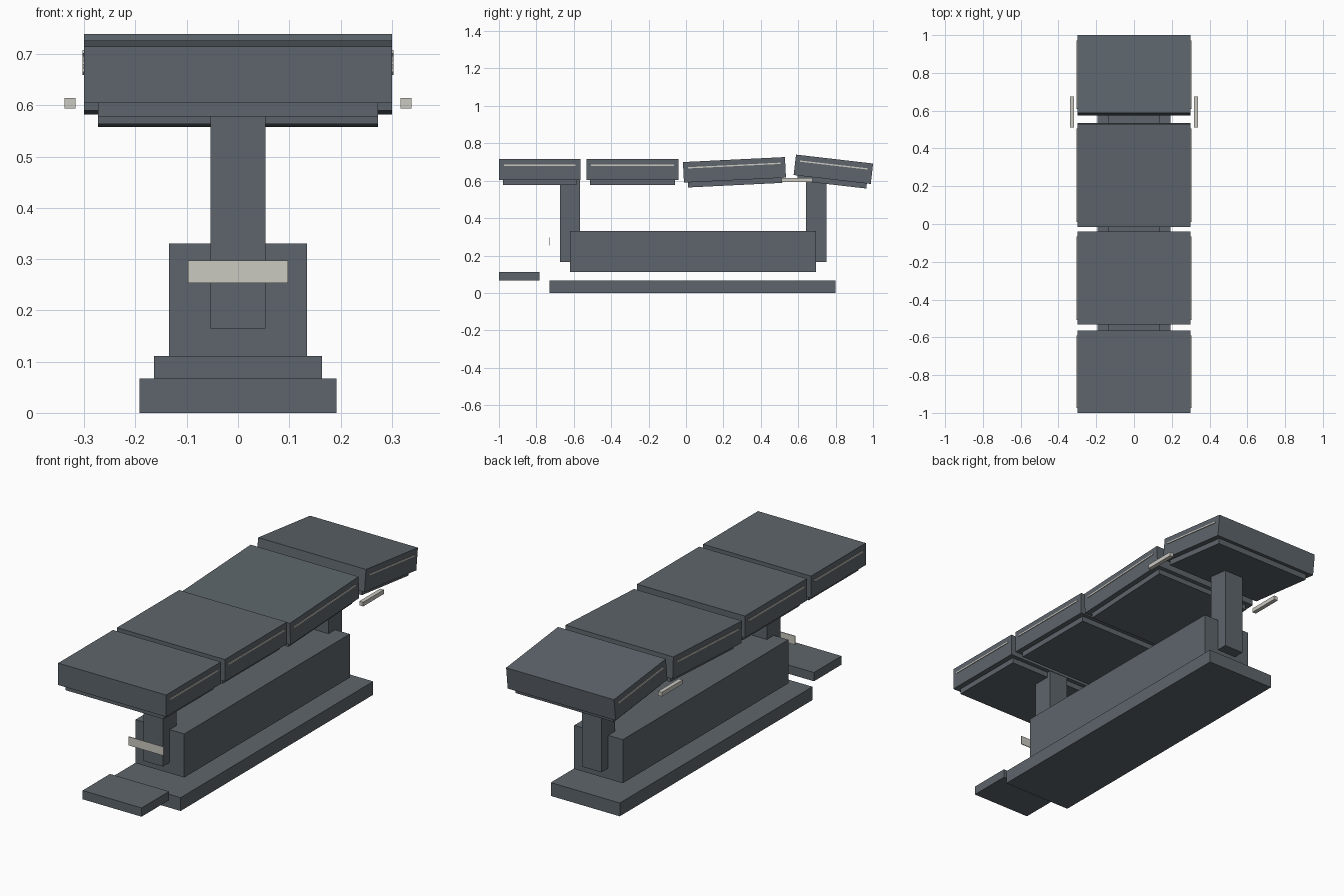
import bpy
import math
from mathutils import Matrix, Vector

default = bpy.data.objects.get("Cube")
if default:
    bpy.data.objects.remove(default, do_unlink=True)


def material(name, color):
    mat = bpy.data.materials.new(name)
    mat.use_nodes = True
    mat.diffuse_color = (*color, 1)
    mat.node_tree.nodes["Principled BSDF"].inputs["Base Color"].default_value = (*color, 1)
    return mat


SLATE = material("slate grey", (0.11, 0.13, 0.147))
PALE = material("pale metal", (0.59, 0.58, 0.53))


def box(name, center, size, mat, frame=Matrix()):
    """Add a box placed inside a local frame."""
    bpy.ops.mesh.primitive_cube_add(size=1)
    obj = bpy.context.object
    obj.name = name
    obj.data.transform(Matrix.Diagonal((*size, 1)))
    obj.matrix_world = frame @ Matrix.Translation(Vector(center))
    obj.data.materials.append(mat)
    return obj


def span(name, width, y0, y1, z0, z1, mat=SLATE):
    """Add a box centred on x from its side extents."""
    return box(name, (0, (y0 + y1) / 2, (z0 + z1) / 2), (width, y1 - y0, z1 - z0), mat)


# Pedestal: floor plate, foot pedal, beam and the two columns
span("base_plate", 0.384, -0.73, 0.80, 0, 0.067)
span("foot_pedal", 0.328, -1.0, -0.782, 0.067, 0.111)
span("body_beam", 0.27, -0.62, 0.695, 0.111, 0.33)
span("front_column", 0.108, -0.674, -0.566, 0.165, 0.605)
span("rear_column", 0.108, 0.642, 0.75, 0.165, 0.605)
span("front_plate", 0.196, -0.731, -0.727, 0.253, 0.297, PALE)

# Cushioned sections: centre y, centre z, length, tilt in degrees
sections = {
    "leg_section": (-0.782, 0.66, 0.436, 0),
    "seat_section": (-0.286, 0.66, 0.494, 0),
    "back_section": (0.259, 0.658, 0.546, 2.8),
    "head_section": (0.788, 0.661, 0.415, -6.6),
}
for name, (y, z, length, tilt) in sections.items():
    frame = Matrix.Translation((0, y, z)) @ Matrix.Rotation(math.radians(tilt), 4, "X")
    box(name + "_pad", (0, 0, 0), (0.6, length, 0.11), SLATE, frame)
    box(name + "_underplate", (0, 0, -0.0685), (0.546, length - 0.042, 0.027), SLATE, frame)
    for side, x in (("left", 0.301), ("right", -0.301)):
        box(f"{name}_{side}_trim", (x, 0, 0.023), (0.005, length - 0.052, 0.007), PALE, frame)

# Side grips beside the head joint
for side, x in (("left", 0.328), ("right", -0.328)):
    box(f"{side}_grip", (x, 0.593, 0.604), (0.021, 0.164, 0.021), PALE)
